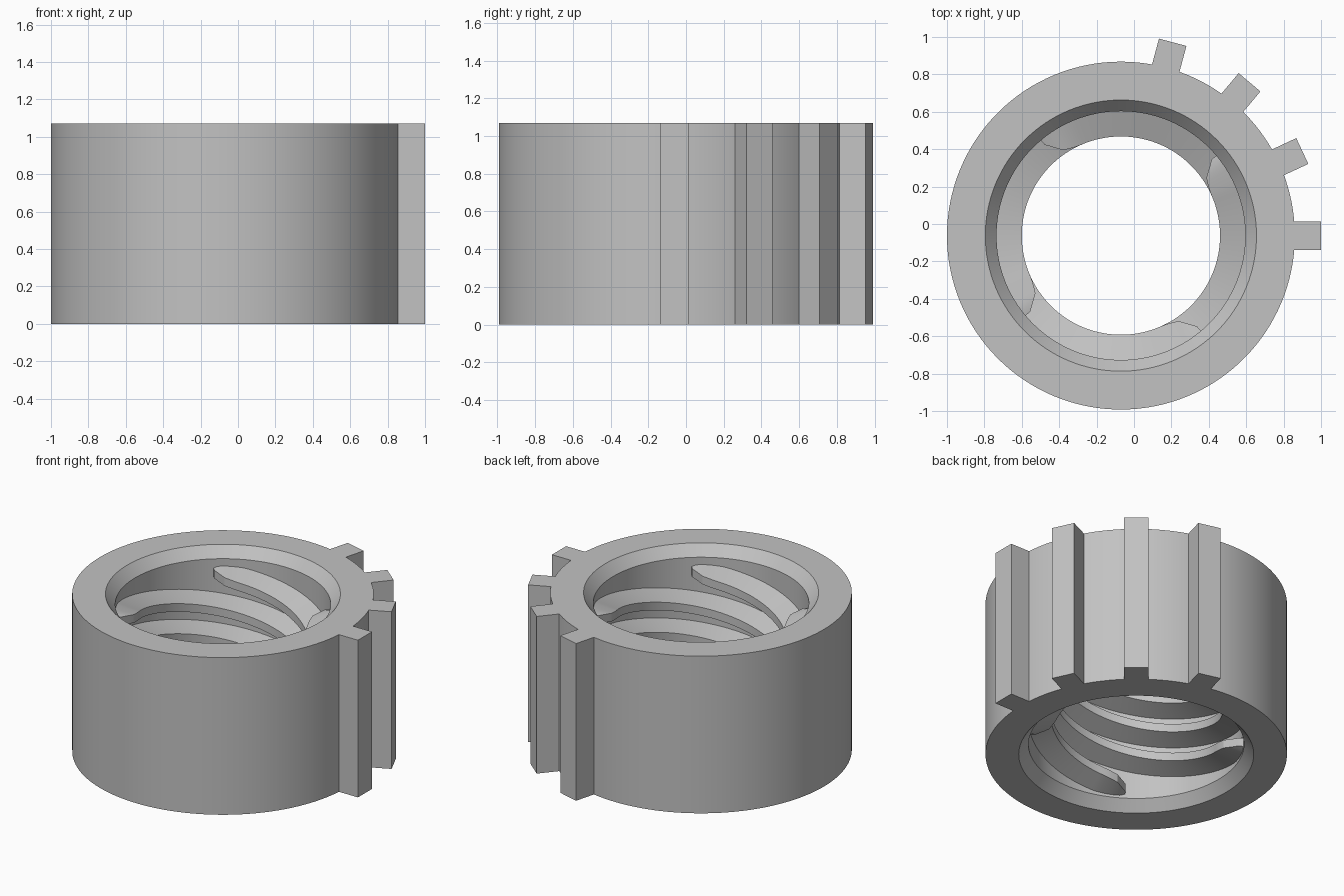
import bpy, bmesh
from math import sin, cos, radians, pi

if "Cube" in bpy.data.objects:
    bpy.data.objects.remove(bpy.data.objects["Cube"], do_unlink=True)

CX, CY, HEIGHT = -0.07, -0.062, 1.07
OUTER, BORE, CREST, MOUTH = 0.93, 0.665, 0.53, 0.725
CHAMFER = 0.07
SEGMENTS = 128

grey = bpy.data.materials.new("light grey")
grey.use_nodes = True
grey.diffuse_color = (0.54, 0.54, 0.54, 1)
grey.node_tree.nodes["Principled BSDF"].inputs["Base Color"].default_value = grey.diffuse_color


def polar(r, angle, z):
    return (CX + r * cos(angle), CY + r * sin(angle), z)


def finish(name, bm, smooth=None):
    bmesh.ops.recalc_face_normals(bm, faces=bm.faces)
    mesh = bpy.data.meshes.new(name)
    bm.to_mesh(mesh)
    bm.free()
    mesh.materials.append(grey)
    obj = bpy.data.objects.new(name, mesh)
    bpy.context.collection.objects.link(obj)
    if smooth:
        bpy.ops.object.select_all(action="DESELECT")
        obj.select_set(True)
        bpy.context.view_layer.objects.active = obj
        bpy.ops.object.shade_smooth_by_angle(angle=radians(smooth))
    return obj


def bridge(bm, a, b):
    """Join two closed loops of vertices with quads."""
    n = len(a)
    for i in range(n):
        j = (i + 1) % n
        bm.faces.new((a[i], a[j], b[j], b[i]))


# Ring body: lathed section with chamfered bore at both ends
section = [(OUTER, 0), (OUTER, HEIGHT), (MOUTH, HEIGHT), (BORE, HEIGHT - CHAMFER),
           (BORE, CHAMFER), (MOUTH, 0)]
bm = bmesh.new()
rings = [[bm.verts.new(polar(r, 2 * pi * s / SEGMENTS, z)) for r, z in section]
         for s in range(SEGMENTS)]
for s in range(SEGMENTS):
    bridge(bm, rings[s], rings[(s + 1) % SEGMENTS])
finish("ring_body", bm, 25)

# Outer grip ribs: square bars running the full height
HALF = 0.076
for k in range(4):
    a = radians(25 * k)
    bm = bmesh.new()
    loops = []
    for z in (0, HEIGHT):
        loop = []
        for u, v in ((0.92, -HALF), (1.07, -HALF), (1.07, HALF), (0.92, HALF)):
            loop.append(bm.verts.new((CX + u * cos(a) - v * sin(a),
                                      CY + u * sin(a) + v * cos(a), z)))
        loops.append(loop)
        bm.faces.new(loop)
    bridge(bm, *loops)
    finish(f"grip_rib_{k + 1}", bm)

# Four-start internal thread: trapezoid ridges with run-out ends
LEAD, SWEEP, RAMP, TOP_Z = 0.82, 344, 17, 0.91
STEPS = 172


def ridge_section(deg):
    """Crest radius and root half width, given degrees along the ridge."""
    edge = min(deg, SWEEP - deg, RAMP)
    t = edge / RAMP
    crest = CREST / cos(radians(RAMP - edge) * 1.45)
    crest = min(crest + 0.05 * max(0, 1 - 3 * t), BORE + 0.005)
    return crest, 0.03 + 0.045 * t ** 0.5


for k in range(4):
    bm = bmesh.new()
    loops = []
    for i in range(STEPS + 1):
        deg = SWEEP * i / STEPS
        a = radians(130 + 90 * k - deg)
        z = TOP_Z - LEAD * deg / 360
        crest, half = ridge_section(deg)
        tip = 0.028
        root = BORE + 0.015
        loops.append([bm.verts.new(polar(r, a, z + dz)) for r, dz in
                      ((root, half), (crest, tip), (crest, -tip), (root, -half))])
    for a, b in zip(loops, loops[1:]):
        bridge(bm, a, b)
    bm.faces.new(loops[0])
    bm.faces.new(loops[-1])
    finish(f"thread_ridge_{k + 1}", bm, 25)
